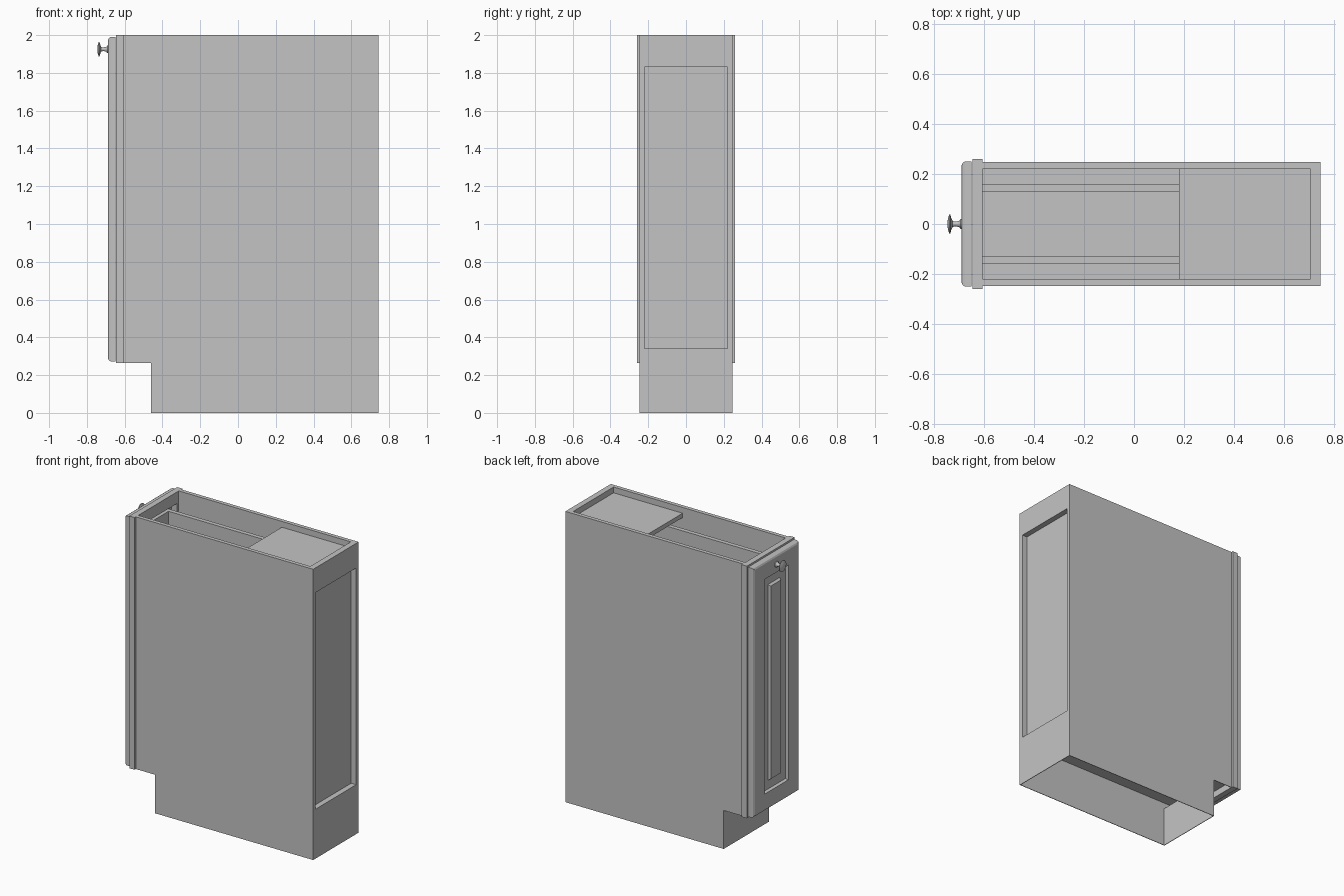
import bpy, bmesh, math

cube = bpy.data.objects.get("Cube")
if cube:
    bpy.data.objects.remove(cube, do_unlink=True)

GRAY = (0.55, 0.55, 0.55, 1.0)
mat = bpy.data.materials.new("plain_gray")
mat.use_nodes = True
mat.diffuse_color = GRAY
mat.node_tree.nodes["Principled BSDF"].inputs["Base Color"].default_value = GRAY


def finish(name, bm):
    bmesh.ops.recalc_face_normals(bm, faces=bm.faces)
    mesh = bpy.data.meshes.new(name)
    bm.to_mesh(mesh)
    bm.free()
    mesh.materials.append(mat)
    obj = bpy.data.objects.new(name, mesh)
    bpy.context.collection.objects.link(obj)
    return obj


def box(name, x, y, z):
    bm = bmesh.new()
    bmesh.ops.create_cube(bm, size=1)
    for v in bm.verts:
        v.co = [lo + (c + 0.5) * (hi - lo) for c, (lo, hi) in zip(v.co, (x, y, z))]
    return finish(name, bm)


def prism(name, outline, y0, y1):
    """Extrude an x-z outline along y."""
    bm = bmesh.new()
    face = bm.faces.new([bm.verts.new((x, y0, z)) for x, z in outline])
    ext = bmesh.ops.extrude_face_region(bm, geom=[face])["geom"]
    verts = [g for g in ext if isinstance(g, bmesh.types.BMVert)]
    bmesh.ops.translate(bm, verts=verts, vec=(0, y1 - y0, 0))
    return finish(name, bm)


def bridge(bm, rings):
    """Join successive vertex rings with quads and cap both ends."""
    for a, b in zip(rings, rings[1:]):
        n = len(a)
        for i in range(n):
            bm.faces.new((a[i], a[(i + 1) % n], b[(i + 1) % n], b[i]))
    bm.faces.new(rings[0])
    bm.faces.new(rings[-1])


# Carcass: thin notched skins reaching the floor, with thick wall linings above
FRONT, KICK, BACK, INNER = -0.605, -0.46, 0.745, 0.705
side = [(FRONT, 0.265), (KICK, 0.265), (KICK, 0), (BACK, 0), (BACK, 2), (FRONT, 2)]
for label, s in (("left", -1), ("right", 1)):
    prism(label + "_side_skin", side, s * 0.247, s * 0.243)
    box(label + "_side_lining", (FRONT, BACK), sorted((s * 0.22, s * 0.243)), (0.31, 2))
box("cabinet_floor", (FRONT, INNER), (-0.22, 0.22), (0.31, 0.34))
box("toe_kick", (KICK, KICK + 0.004), (-0.243, 0.243), (0, 0.27))

# Back: rails around a shallow recessed panel
box("back_top_rail", (INNER, BACK), (-0.22, 0.22), (1.83, 2))
box("back_bottom_rail", (INNER, BACK), (-0.22, 0.22), (0.31, 0.34))
box("back_skirt", (BACK - 0.004, BACK), (-0.243, 0.243), (0, 0.31))
box("back_panel", (INNER - 0.002, INNER + 0.002), (-0.22, 0.22), (0.34, 1.83))

# Face frame, slightly wider than the carcass
FX = (-0.645, FRONT)
box("frame_top_rail", FX, (-0.2, 0.2), (1.92, 2))
box("frame_bottom_rail", FX, (-0.2, 0.2), (0.265, 0.34))
for label, s in (("left", -1), ("right", 1)):
    box(label + "_frame_stile", FX, sorted((s * 0.2, s * 0.26)), (0.265, 2))

# Interior: pull-out boards and the partial top shelf
for label, s in (("left", -1), ("right", 1)):
    box(label + "_pullout_side", (-0.62, 0.69), sorted((s * 0.13, s * 0.16)), (0.34, 1.89))
box("pullout_front", (-0.645, -0.62), (-0.16, 0.16), (0.34, 1.89))
box("top_shelf", (0.18, INNER), (-0.22, 0.22), (1.93, 1.96))

# Door: nested rectangles (inset, x) giving a chamfer, groove and raised panel
door_steps = [(0, -0.648), (0, -0.674), (0.005, -0.683), (0.015, -0.688),
              (0.12, -0.688), (0.125, -0.668), (0.185, -0.668), (0.195, -0.684)]
bm = bmesh.new()
rings = []
for d, x in door_steps:
    w, lo, hi = 0.25 - d, 0.273 + d, 1.99 - d
    rings.append([bm.verts.new((x, y, z)) for y, z in ((-w, lo), (w, lo), (w, hi), (-w, hi))])
bridge(bm, rings)
finish("door", bm)

# Knob: turned profile (x, radius) around a horizontal axis
knob_profile = [(-0.684, 0.02), (-0.692, 0.02), (-0.697, 0.013), (-0.712, 0.009),
                (-0.724, 0.012), (-0.730, 0.026), (-0.733, 0.038), (-0.737, 0.038),
                (-0.742, 0.024), (-0.745, 0.008)]
bm = bmesh.new()
rings = []
for x, r in knob_profile:
    angles = [2 * math.pi * i / 24 for i in range(24)]
    rings.append([bm.verts.new((x, r * math.cos(a), 1.925 + r * math.sin(a))) for a in angles])
bridge(bm, rings)
knob = finish("door_knob", bm)
bpy.ops.object.select_all(action="DESELECT")
knob.select_set(True)
bpy.context.view_layer.objects.active = knob
bpy.ops.object.shade_smooth_by_angle(angle=math.radians(40))
